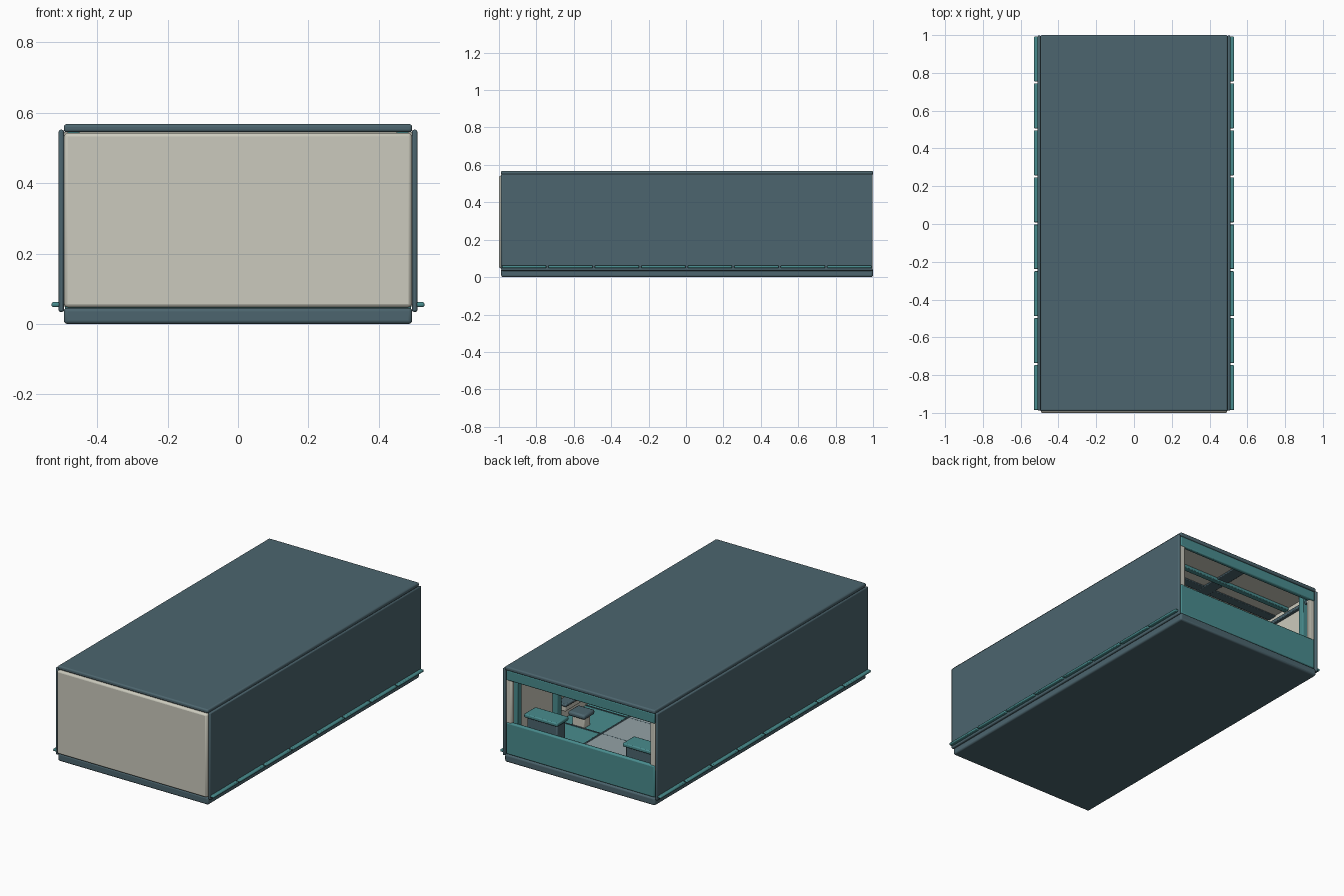
import bpy


def material(name, r, g, b):
    m = bpy.data.materials.new(name)
    lin = [((c / 255 + 0.055) / 1.055) ** 2.4 for c in (r, g, b)]
    m.diffuse_color = (*lin, 1)
    return m


SLATE = material("slate", 76, 101, 110)
TEAL = material("teal", 73, 140, 142)
CREAM = material("cream", 203, 202, 189)
GREY = material("pale_grey", 148, 162, 166)


def box(name, mat, x, y, z, bevel=0.004, segments=2):
    """Bevelled box given by its (min, max) extent on each axis."""
    bpy.ops.mesh.primitive_cube_add(size=1)
    ob = bpy.context.object
    ob.name = name
    for v in ob.data.vertices:
        for i, (lo, hi) in enumerate((x, y, z)):
            v.co[i] = lo if v.co[i] < 0 else hi
    ob.data.materials.append(mat)
    if bevel:
        mod = ob.modifiers.new("bevel", "BEVEL")
        mod.width = bevel
        mod.segments = segments
        bpy.ops.object.shade_smooth_by_angle()
    return ob


def pair(name, mat, x, y, z, bevel=0.004):
    """The same box on the right and left sides."""
    box("right_" + name, mat, x, y, z, bevel)
    box("left_" + name, mat, (-x[1], -x[0]), y, z, bevel)


# Outer shell
box("base_slab", SLATE, (-0.495, 0.495), (-0.988, 1.0), (0, 0.046), 0.01, 3)
box("roof_slab", SLATE, (-0.495, 0.495), (-0.99, 1.0), (0.545, 0.568), 0.008, 3)
pair("side_wall", SLATE, (0.494, 0.51), (-0.988, 0.998), (0.034, 0.552), 0.006)
box("front_wall", CREAM, (-0.494, 0.494), (-1.0, -0.97), (0.047, 0.543), 0.01)

# Segmented side rails
for i in range(8):
    y0 = -0.985 + i * 0.2485
    pair(f"rail_{i + 1}", TEAL, (0.505, 0.53), (y0, y0 + 0.238),
         (0.048, 0.062), 0.005)

# Rear opening frame
box("rear_sill_panel", TEAL, (-0.49, 0.49), (0.97, 0.995), (0.045, 0.235), 0.008)
box("rear_header", TEAL, (-0.49, 0.49), (0.97, 0.995), (0.485, 0.546), 0.006)
pair("rear_post", CREAM, (0.455, 0.492), (0.965, 0.99), (0.2, 0.5), 0.006)

# Floor with central walkway and seams
box("floor", TEAL, (-0.492, 0.492), (-0.97, 0.97), (0.042, 0.052), 0)
box("walkway", GREY, (-0.2, 0.2), (-0.9, 0.68), (0.05, 0.056), 0.002)
pair("walkway_edge", SLATE, (0.2, 0.21), (-0.9, 0.69), (0.05, 0.058), 0.002)
for i in range(7):
    y0 = -0.75 + i * 0.25
    box(f"floor_seam_{i + 1}", SLATE, (-0.49, 0.49), (y0, y0 + 0.005),
        (0.05, 0.0565), 0)

# Wall lining, top rails and ribs
pair("wall_lining", CREAM, (0.484, 0.495), (-0.97, 0.96), (0.05, 0.546), 0)
pair("wall_top_rail", SLATE, (0.462, 0.486), (-0.97, 0.965), (0.48, 0.5))
for i in range(6):
    y0 = 0.9 - i * 0.375
    pair(f"wall_rib_{i + 1}", TEAL, (0.45, 0.486), (y0, y0 + 0.04), (0.05, 0.545))

# Ceiling lining, spine and cross ribs
box("ceiling_lining", CREAM, (-0.49, 0.49), (-0.97, 0.97), (0.538, 0.548), 0)
box("ceiling_spine", SLATE, (-0.04, 0.04), (-0.97, 0.97), (0.53, 0.54))
for i in range(5):
    y0 = 0.74 - i * 0.375
    box(f"ceiling_rib_{i + 1}", TEAL, (-0.485, 0.485), (y0, y0 + 0.035),
        (0.52, 0.54))
    box(f"ceiling_strip_{i + 1}", SLATE, (-0.485, 0.485), (y0 - 0.14, y0 - 0.08),
        (0.531, 0.54))

# Rear consoles
pair("console_body", SLATE, (0.225, 0.425), (0.81, 0.89), (0.05, 0.245), 0.008)
pair("console_top", TEAL, (0.215, 0.435), (0.795, 0.905), (0.243, 0.265), 0.006)

# Seats and wall desks
pair("seat_base", CREAM, (0.32, 0.4), (0.44, 0.5), (0.05, 0.115), 0.006)
pair("seat_cushion", SLATE, (0.305, 0.415), (0.42, 0.52), (0.112, 0.14), 0.01)
pair("wall_desk", CREAM, (0.43, 0.486), (0.3, 0.52), (0.13, 0.165), 0.005)
pair("wall_desk_top", SLATE, (0.42, 0.486), (0.29, 0.53), (0.163, 0.18), 0.005)
